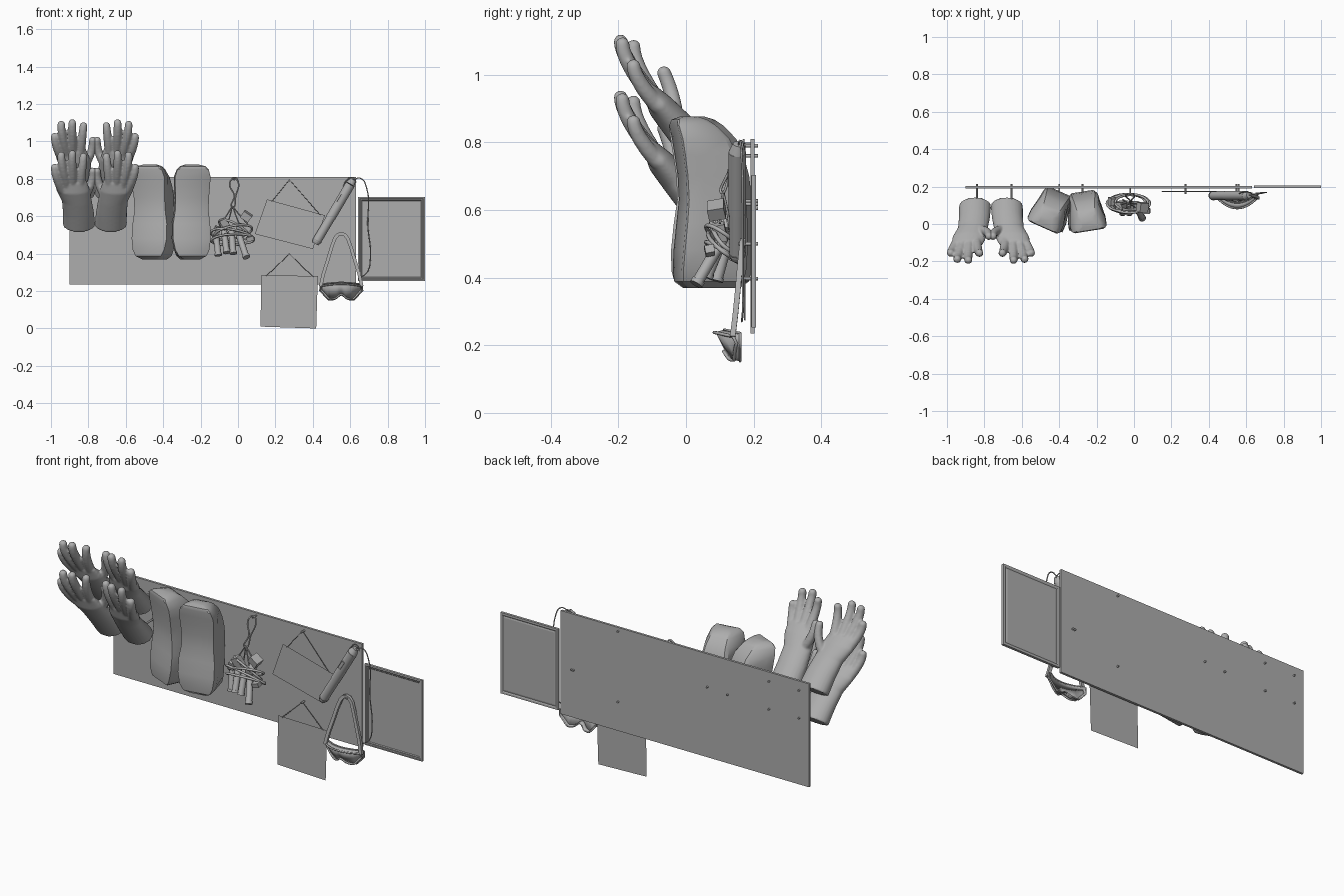
import bpy, bmesh, math
from mathutils import Vector as V, Matrix

if "Cube" in bpy.data.objects:
    bpy.data.objects.remove(bpy.data.objects["Cube"])

GREY = bpy.data.materials.new("dark_grey")
GREY.diffuse_color = (.42, .42, .42, 1)
GREY.use_nodes = True
GREY.node_tree.nodes["Principled BSDF"].inputs["Base Color"].default_value = GREY.diffuse_color


def obj(name, bm, smooth=None):
    bmesh.ops.recalc_face_normals(bm, faces=bm.faces)
    me = bpy.data.meshes.new(name)
    bm.to_mesh(me)
    bm.free()
    me.materials.append(GREY)
    o = bpy.data.objects.new(name, me)
    bpy.context.collection.objects.link(o)
    if smooth:
        for p in me.polygons:
            p.use_smooth = True
        me.set_sharp_from_angle(angle=math.radians(smooth))
    return o


def loft(bm, rings, caps=True):
    vs = [[bm.verts.new(p) for p in r] for r in rings]
    n = len(vs[0])
    for a, b in zip(vs, vs[1:]):
        for i in range(n):
            bm.faces.new((a[i], a[(i + 1) % n], b[(i + 1) % n], b[i]))
    if caps:
        bm.faces.new(vs[0])
        bm.faces.new(vs[-1])


def add_box(bm, lo, hi, rot=None):
    lo, hi = V(lo), V(hi)
    m = Matrix.Translation((lo + hi) / 2) @ (rot or Matrix()) @ Matrix.Diagonal((*(hi - lo), 1))
    bmesh.ops.create_cube(bm, size=1, matrix=m)


def rod(bm, a, b, r1, r2=None, n=14):
    a, b = V(a), V(b)
    m = Matrix.Translation((a + b) / 2) @ (b - a).to_track_quat('Z', 'Y').to_matrix().to_4x4()
    bmesh.ops.create_cone(bm, cap_ends=True, segments=n, radius1=r1,
                          radius2=r1 if r2 is None else r2, depth=(b - a).length, matrix=m)


def cord(name, pts, r, closed=False, kind='BEZIER'):
    cu = bpy.data.curves.new(name, 'CURVE')
    cu.dimensions = '3D'
    cu.bevel_depth = r
    cu.bevel_resolution = 2
    cu.resolution_u = 6
    cu.use_fill_caps = True
    cu.materials.append(GREY)
    s = cu.splines.new(kind)
    if kind == 'BEZIER':
        s.bezier_points.add(len(pts) - 1)
        for bp, p in zip(s.bezier_points, pts):
            bp.co = p
            bp.handle_left_type = bp.handle_right_type = 'AUTO'
    else:
        s.points.add(len(pts) - 1)
        for sp, p in zip(s.points, pts):
            sp.co = (*p, 1)
    s.use_cyclic_u = closed
    o = bpy.data.objects.new(name, cu)
    bpy.context.collection.objects.link(o)
    return o


# wall board
bm = bmesh.new()
add_box(bm, (-.9, .19, .235), (.63, .203, .81))
obj("board", bm)

# pegs through the board
bm = bmesh.new()
for x, z, y0 in [(-.84, .76, .09), (-.655, .76, .09), (-.84, .605, .07), (-.655, .605, .07),
                 (-.4, .617, .13), (-.275, .627, .13), (.275, .79, .16), (.275, .397, .16),
                 (.548, .5, .155), (.56, .5, .155)]:
    rod(bm, (x, y0, z), (x, .213, z), .005, n=10)
rod(bm, (-.02, .155, .795), (-.02, .195, .795), .004, n=10)
obj("pegs", bm, 40)

# side frame: stepped mitred rim around a recessed panel
def rect(inset, y):
    return [(sx * (.178 - inset) + .8205, y, sz * (.225 - inset) + .478)
            for sx, sz in ((-1, -1), (1, -1), (1, 1), (-1, 1))]


bm = bmesh.new()
loft(bm, [rect(.025, .206), rect(.016, .204), rect(.01, .207), rect(0, .207), rect(0, .193),
          rect(.008, .192), rect(.012, .195), rect(.017, .195), rect(.021, .199), rect(.026, .199)])
obj("side_frame", bm)


# gloves: lofted cuff and palm, sphere-swept fingers, fused by remesh
def glove(name, side, dz):
    AX = -.765

    def P(x, y, z):
        return V((AX + side * (x - AX), y, z + dz))
    bm = bmesh.new()
    rings = []
    for cx, y, z, hw, ht in [(-.85, .095, .553, .086, .064), (-.853, .035, .62, .083, .056),
                             (-.862, -.025, .685, .08, .047), (-.882, -.075, .742, .09, .04),
                             (-.888, -.107, .787, .08, .024)]:
        ring = []
        for i in range(24):
            a = i * math.tau / 24
            t = math.sin(a) * ht
            ring.append(P(cx + hw * math.cos(a), y + .78 * t, z + .62 * t))
        rings.append(ring)
    loft(bm, rings)
    fingers = [((-.943, -.085, .745), (-.97, -.135, .81), (-.98, -.155, .86)),
               ((-.916, -.10, .77), (-.938, -.165, .86), (-.945, -.188, .925)),
               ((-.882, -.10, .775), (-.886, -.168, .87), (-.886, -.193, .933)),
               ((-.842, -.09, .765), (-.833, -.14, .855), (-.826, -.155, .918)),
               ((-.835, -.03, .69), (-.79, -.04, .765), (-.776, -.065, .84))]
    for a, b, c in fingers:
        a, b, c = V(a), V(b), V(c)
        for i in range(19):
            t = i / 18
            k = b * 2 - (a + c) / 2
            p = a * (1 - t) ** 2 + k * 2 * t * (1 - t) + c * t * t
            bmesh.ops.create_icosphere(bm, subdivisions=2, radius=.026 - .0045 * t,
                                       matrix=Matrix.Translation(P(*p)))
    o = obj(name, bm)
    m = o.modifiers.new("fuse", 'REMESH')
    m.mode = 'VOXEL'
    m.voxel_size = .006
    m.use_smooth_shade = True
    m = o.modifiers.new("soften", 'SMOOTH')
    m.iterations = 4


for sd, sn in ((1, "left"), (-1, "right")):
    glove("lower_glove_" + sn, sd, 0)
    glove("upper_glove_" + sn, sd, .165)


# overshoes hung with soles to the front
def shoe(name, cx, cy, ang, side):
    bm = bmesh.new()
    rings = []
    # height, centre shift, sole half width, back half width, sole y, back y
    for z, dx, wf, wb, yf, yb in [(.37, 0, .045, .045, .005, .15), (.388, 0, .075, .062, -.016, .172),
                                  (.42, .002, .092, .068, -.018, .18), (.48, .004, .102, .072, -.014, .184),
                                  (.56, .004, .1, .074, -.006, .184), (.63, .002, .09, .077, .0, .178),
                                  (.70, 0, .09, .078, -.004, .168), (.76, 0, .094, .074, -.012, .152),
                                  (.81, 0, .096, .068, -.02, .13), (.85, 0, .085, .06, -.03, .09),
                                  (.867, 0, .068, .052, -.026, .065), (.876, 0, .035, .03, -.005, .04)]:
        d = dx * side
        ym = yf + .05 if yb > .09 else yf + .03
        rings.append([(d - wf, yf + .004, z), (d - wf * .9, yf, z), (d + wf * .9, yf, z),
                      (d + wf, yf + .004, z), (d + wf, ym, z), (d + wb, yb - .015, z),
                      (d + wb * .8, yb, z), (d - wb * .8, yb, z), (d - wb, yb - .015, z),
                      (d - wf, ym, z)])
    loft(bm, rings)
    bmesh.ops.transform(bm, verts=bm.verts, matrix=Matrix.Translation((cx, cy, 0))
                        @ Matrix.Rotation(ang, 4, 'Z'))
    obj(name, bm, 30)


shoe("overshoe_left", -.475, .008, math.radians(-24), 1)
shoe("overshoe_right", -.244, -.008, math.radians(9), -1)

# cards (single sheets) on strings
for name, q, apex in [("tilted_card", [(.155, .69), (.465, .605), (.40, .425), (.09, .505)], (.275, .795)),
                      ("lower_card", [(.125, .285), (.427, .28), (.418, .0), (.12, .01)], (.275, .398))]:
    bm = bmesh.new()
    bm.faces.new([bm.verts.new((x, .174, z)) for x, z in reversed(q)])
    obj(name, bm)
    e = [V((q[0][0] * (1 - t) + q[1][0] * t, .174, q[0][1] * (1 - t) + q[1][1] * t - .006))
         for t in (.08, .92)]
    cord(name + "_string", [e[0], (apex[0], .174, apex[1]), e[1]], .002, kind='POLY')

# wand with grip and hanging cord
bm = bmesh.new()
rod(bm, (.42, .152, .465), (.50, .152, .60), .024, .024, 18)
rod(bm, (.495, .152, .592), (.60, .152, .77), .026, .026, 18)
rod(bm, (.60, .152, .77), (.615, .155, .795), .026, .016, 18)
rod(bm, (.413, .152, .453), (.424, .152, .472), .018, .026, 18)
add_box(bm, (.54, .122, .67), (.556, .132, .72), Matrix.Rotation(math.radians(31), 4, 'Y'))
obj("wand", bm, 40)
cord("wand_cord", [(.61, .155, .79), (.655, .16, .803), (.688, .165, .75), (.694, .168, .55),
                   (.708, .168, .38), (.69, .168, .30), (.65, .165, .27)], .003)
cord("wand_loop", [(.56, .16, .74), (.575, .168, .785), (.61, .17, .807), (.632, .165, .78)], .003)

# goggles: curved lens shell with rims
N = 24
front, back = [], []
for s in (1, -1):
    for i in range(N + 1):
        a = s * (-1 + 2 * i / N)
        top = .238 - .012 * a * a
        bot = .156 + .026 * math.exp(-(a / .22) ** 2) + .05 * max(0, abs(a) - .6) / .4
        z = top if s == 1 else bot
        y = .085 + .05 * a * a + (.235 - z) * .5
        front.append(V((.552 + .108 * a, y, z)))
        back.append(V((.552 + .114 * a, min(y + .03, .16), z + (.008 if s == 1 else -.003))))
bm = bmesh.new()
loft(bm, [front, back], False)
for i in range(N):
    bm.faces.new([bm.verts.new(p + V((0, .004, 0))) for p in
                  (front[i], front[i + 1], front[2 * N - i], front[2 * N + 1 - i])])
bmesh.ops.remove_doubles(bm, verts=bm.verts, dist=.0002)
m = obj("goggles", bm, 40).modifiers.new("thickness", 'SOLIDIFY')
m.thickness = .004
cord("goggle_front_rim", front, .005, True, 'POLY')
cord("goggle_back_rim", back, .004, True, 'POLY')

# goggle strap: flat ribbon over its peg
half = [V(p) for p in [(.442, .138, .225), (.456, .146, .29), (.478, .153, .36), (.502, .16, .44),
                       (.519, .165, .485), (.535, .167, .502)]]
path = half + [V((.552, .168, .507))] + [V((1.104 - p.x, p.y, p.z)) for p in reversed(half)]
bm = bmesh.new()
rings = []
for i, p in enumerate(path):
    t = (path[min(i + 1, len(path) - 1)] - path[max(i - 1, 0)]).normalized()
    n = V((t.z, 0, -t.x)).normalized() * .009
    d = V((0, .008, 0))
    rings.append([p - n - d, p + n - d, p + n + d, p - n + d])
loft(bm, rings)
obj("goggle_strap", bm, 40)

# hanging bundle: bands, stubby tubes, clips and cord loop
for k, (c, rx, rz, dy, tilt) in enumerate([((-.03, .11, .475), .112, .03, .05, .1),
                                           ((-.03, .11, .495), .115, .035, .045, -.1),
                                           ((-.025, .11, .515), .10, .035, .05, .25),
                                           ((-.02, .115, .53), .08, .035, .04, -.4)]):
    pts = []
    for i in range(14):
        a = i * math.tau / 14
        pts.append((c[0] + rx * math.cos(a), c[1] + dy * math.sin(a),
                    c[2] - rz * math.sin(a + .2) + tilt * rx * math.cos(a)))
    cord("bundle_band_%d" % (k + 1), pts, .0065, True)
bm = bmesh.new()
for a, b in [((-.118, .12, .50), (-.105, .09, .39)), ((-.075, .11, .52), (-.06, .06, .405)),
             ((-.035, .11, .52), (-.025, .06, .40)), ((.005, .10, .50), (.045, .03, .38))]:
    b2 = V(a).lerp(V(b), .9)
    rod(bm, a, b2, .017)
    rod(bm, b2, b, .02)
obj("bundle_tubes", bm, 40)
bm = bmesh.new()
for c, s, r in [((.045, .09, .60), (.026, .025, .02), .6), ((-.07, .10, .56), (.02, .02, .028), -.5),
                ((.01, .10, .535), (.02, .018, .026), .3), ((-.115, .12, .52), (.018, .02, .024), .4),
                ((.065, .07, .48), (.02, .014, .012), -.3)]:
    c, s = V(c), V(s)
    add_box(bm, c - s, c + s, Matrix.Rotation(r, 4, 'Y') @ Matrix.Rotation(.2, 4, 'X'))
obj("bundle_clips", bm)
cord("bundle_loop", [(-.03, .105, .65), (-.02, .125, .71), (-.045, .15, .77), (-.035, .16, .795),
                     (-.015, .162, .803), (.002, .155, .78), (-.012, .13, .71)], .004, True)
for k, e in enumerate([(-.11, .1, .53), (-.06, .13, .54), (.01, .085, .55), (.05, .10, .56)]):
    cord("bundle_cord_%d" % (k + 1), [(-.03, .11, .655), V((-.03, .115, .65)).lerp(V(e), .5), e], .0035)
